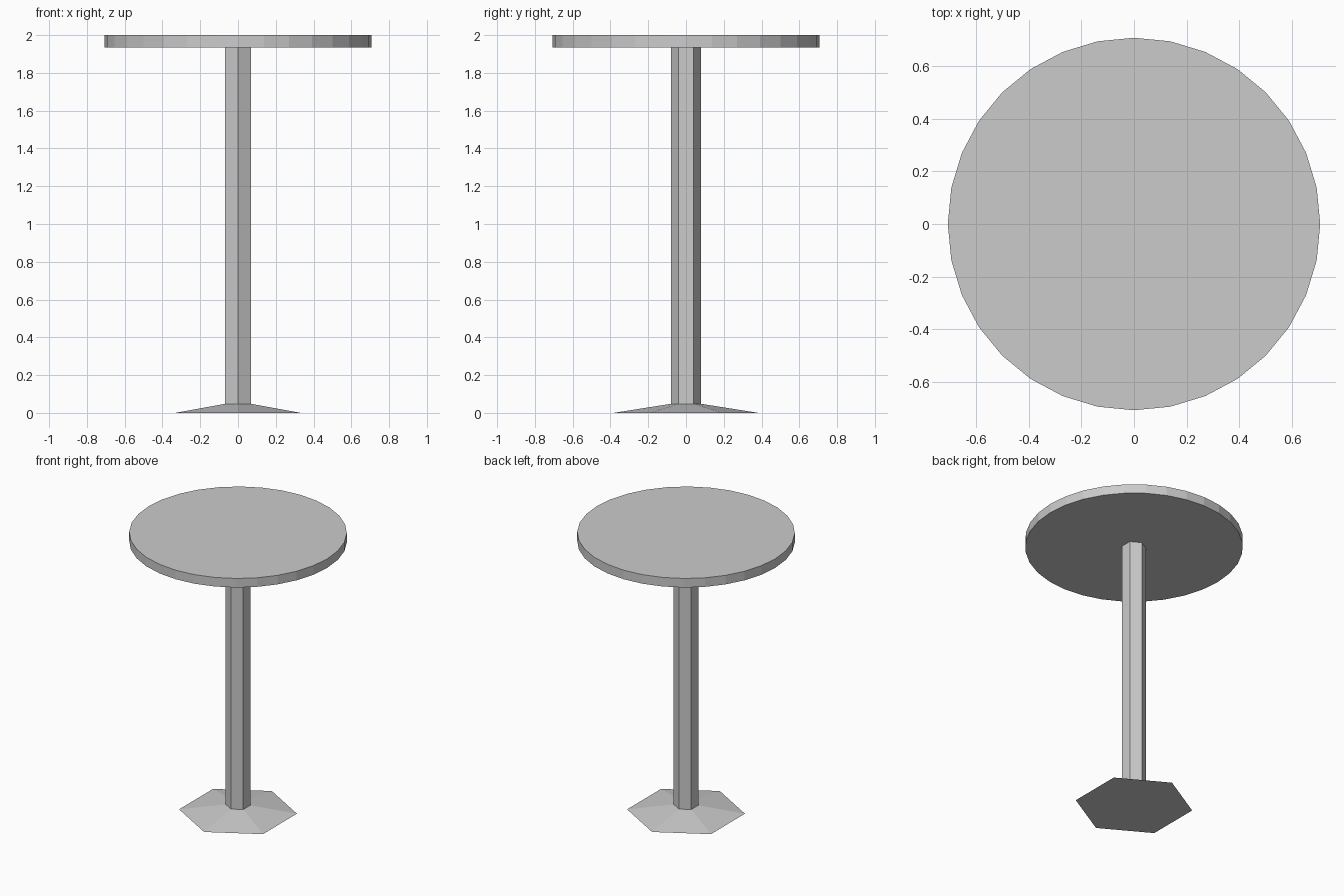
import bpy

if "Cube" in bpy.data.objects:
    bpy.data.objects.remove(bpy.data.objects["Cube"])

def prism(name, sides, r_bottom, r_top, z0, z1, caps='NGON'):
    """Regular flat-sided frustum between two heights, first corner on +y."""
    bpy.ops.mesh.primitive_cone_add(
        vertices=sides, radius1=r_bottom, radius2=r_top, depth=z1 - z0,
        end_fill_type=caps, location=(0, 0, (z0 + z1) / 2))
    obj = bpy.context.object
    obj.name = name
    return obj

POLE_R = 0.08
BASE_TOP = 0.048
TOP_UNDERSIDE = 1.935

# Sloped hexagonal foot
prism("base", 6, 0.384, POLE_R, 0.0, BASE_TOP)

# Hexagonal column, open ended as both ends meet other parts
prism("pole", 6, POLE_R, POLE_R, BASE_TOP, TOP_UNDERSIDE, caps='NOTHING')

# Round top
prism("tabletop", 32, 0.707, 0.707, TOP_UNDERSIDE, 2.0)
